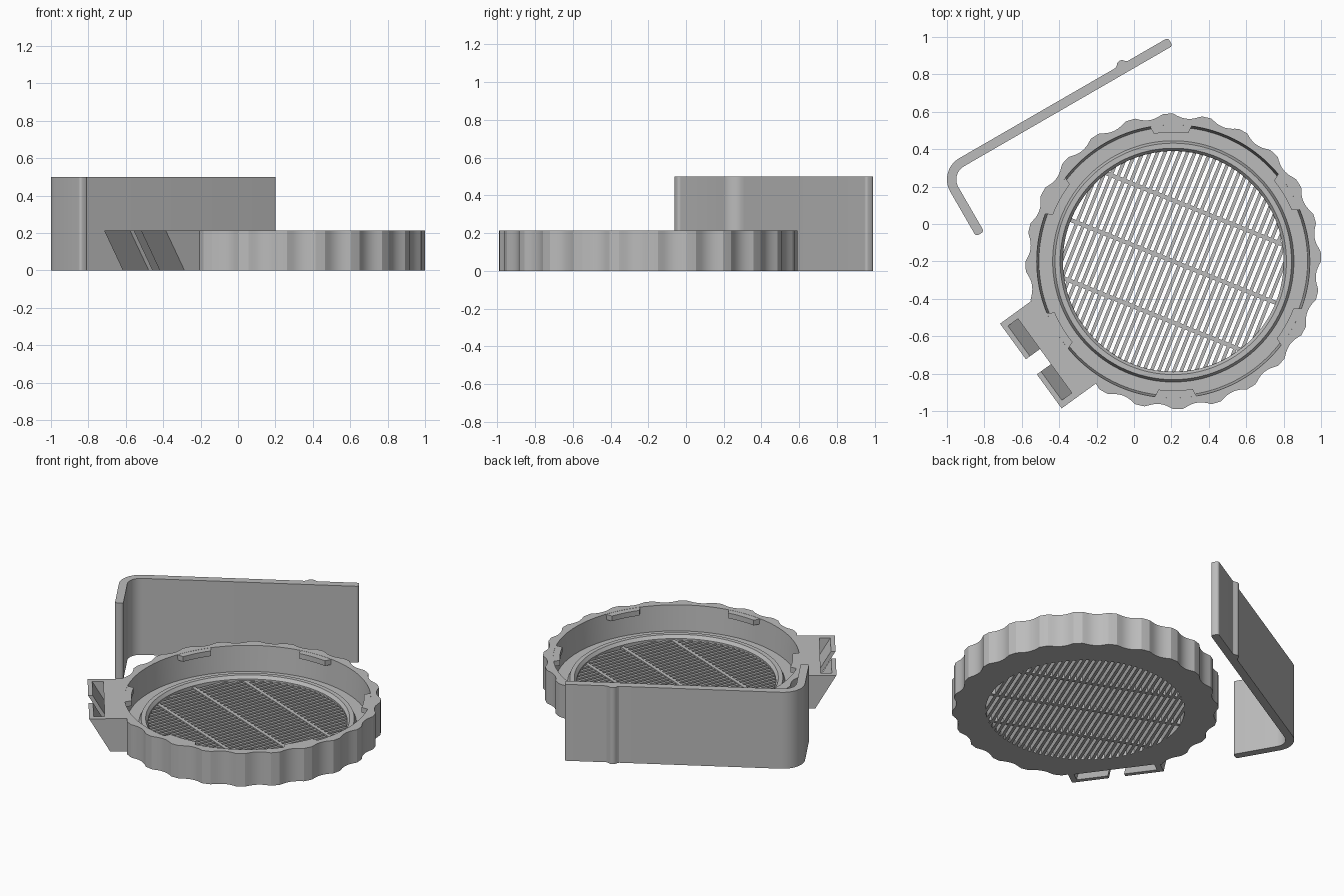
import bpy, bmesh, math
from math import sin, cos, radians, pi

if "Cube" in bpy.data.objects:
    bpy.data.objects.remove(bpy.data.objects["Cube"])

CX, CY, H = 0.21, -0.20, 0.215      # ring centre and height

grey = bpy.data.materials.new("plain_grey")
grey.diffuse_color = (0.5, 0.5, 0.5, 1)
grey.use_nodes = True
grey.node_tree.nodes["Principled BSDF"].inputs["Base Color"].default_value = grey.diffuse_color


def finish(name, bm, loc=(0, 0, 0), rot=0.0):
    bmesh.ops.recalc_face_normals(bm, faces=bm.faces)
    me = bpy.data.meshes.new(name)
    bm.to_mesh(me)
    bm.free()
    me.materials.append(grey)
    ob = bpy.data.objects.new(name, me)
    bpy.context.collection.objects.link(ob)
    ob.location = loc
    ob.rotation_euler.z = rot
    return ob


def prism(bm, low, high, z0, z1):
    """Solid between two matching outlines."""
    a = [bm.verts.new((x, y, z0)) for x, y in low]
    b = [bm.verts.new((x, y, z1)) for x, y in high]
    n = len(a)
    bm.faces.new(a[::-1])
    bm.faces.new(b)
    for i in range(n):
        j = (i + 1) % n
        bm.faces.new((a[i], a[j], b[j], b[i]))


def smooth(ob, angle=30):
    bpy.ops.object.select_all(action='DESELECT')
    bpy.context.view_layer.objects.active = ob
    ob.select_set(True)
    bpy.ops.object.shade_smooth_by_angle(angle=radians(angle))


# --- Scalloped ring: profile turned around the centre, scalloped outside
def outer_radius(ang):
    t = ((ang - radians(2)) / (2 * pi / 24)) % 1.0
    t = abs(t - 0.5) / 0.36                 # 0 in the valley, 1 at the crest edge
    return 0.79 - 0.024 * max(0.0, 1 - t * t)


profile = [(0.59, 0), (None, 0), (None, H), (0.73, H), (0.718, 0.05),
           (0.645, 0.05), (0.632, 0.08), (0.605, 0.08), (0.59, 0.06)]
SEG = 288
bm = bmesh.new()
rows = []
for i in range(SEG):
    a = 2 * pi * i / SEG
    rows.append([bm.verts.new(((r or outer_radius(a)) * cos(a),
                               (r or outer_radius(a)) * sin(a), z))
                 for r, z in profile])
for i in range(SEG):
    p, q = rows[i], rows[(i + 1) % SEG]
    for k in range(len(profile)):
        m = (k + 1) % len(profile)
        bm.faces.new((p[k], q[k], q[m], p[m]))
ring = finish("scalloped_ring", bm, (CX, CY, 0))

# --- Strap lug: leaning pad joined to the ring, with slot and gap cut through
LUG = radians(216)
LEAN = 0.125


def leaning(u0, u1, v0, v1, over=0.0):
    """Block leaning outward as it rises, in lug axes."""
    top = [(u0, v0), (u1, v0), (u1, v1), (u0, v1)]
    d = LEAN * over / H
    low = [(u - LEAN - d, v) for u, v in top]
    high = [(u + d, v) for u, v in top]
    bm = bmesh.new()
    prism(bm, low, high, -over, H + over)
    return bm


bm = bmesh.new()
inner = [(0.69, 0.285), (0.745, 0.12), (0.745, -0.10), (0.69, -0.275)]
prism(bm, [(0.82, -0.275), (0.82, 0.285)] + inner,
      [(0.945, -0.275), (0.945, 0.285)] + inner, 0, H)
pad = finish("lug_pad", bm, (CX, CY, 0), LUG)
slot = finish("slot_cutter", leaning(0.852, 0.918, -0.24, 0.25, 0.05), (CX, CY, 0), LUG)
gap = finish("gap_cutter", leaning(0.8525, 1.05, -0.04, 0.06, 0.05), (CX, CY, 0), LUG)

bpy.context.view_layer.update()
bpy.context.view_layer.objects.active = ring
for helper, op in ((pad, 'UNION'), (slot, 'DIFFERENCE'), (gap, 'DIFFERENCE')):
    mod = ring.modifiers.new(helper.name, 'BOOLEAN')
    mod.operation, mod.object, mod.solver = op, helper, 'EXACT'
    bpy.ops.object.modifier_apply(modifier=mod.name)
    bpy.data.objects.remove(helper)
smooth(ring, 20)

# --- Six locking tabs on the inner wall
bm = bmesh.new()
for k in range(6):
    mid = 31 + 60 * k
    offs = [-9 + 18 * i / 8 for i in range(9)]
    arc = lambda r, w: [(r * cos(radians(mid + o * w)), r * sin(radians(mid + o * w)))
                        for o in offs]
    outline = arc(0.69, 0.85) + arc(0.74, 1.0)[::-1]
    prism(bm, outline, outline, 0.18, H - 0.001)
finish("locking_tabs", bm, (CX, CY, 0))

# --- Grille: slats and three cross bars trimmed to the round opening
R = 0.60


def bar(bm, offset, width, along_x, z0, z1):
    half = math.sqrt(R * R - offset * offset)
    w = width / 2
    pts = [(-half, offset - w), (half, offset - w), (half, offset + w), (-half, offset + w)]
    if not along_x:
        pts = [(y, x) for x, y in pts]
    prism(bm, pts, pts, z0, z1)


bm = bmesh.new()
for i in range(-15, 16):
    bar(bm, i * 0.037, 0.018, False, 0.0, 0.05)
finish("grille_slats", bm, (CX, CY, 0), radians(-22))
bm = bmesh.new()
for off in (-0.303, 0.0, 0.303):
    bar(bm, off, 0.022, True, 0.0005, 0.052)
finish("grille_cross_bars", bm, (CX, CY, 0), radians(-22))


# --- Bent plate: L-shaped outline with rounded bend and a small rib
def arc_pts(cx, cy, r, a0, a1, n):
    return [(cx + r * cos(radians(a0 + (a1 - a0) * i / n)),
             cy + r * sin(radians(a0 + (a1 - a0) * i / n))) for i in range(n + 1)]


L, S, T, B, C = 1.42, 0.406, 0.05, 0.131, 0.015
outline = arc_pts(B, -B, B, 180, 90, 12)                    # outer bend
outline += [(1.095, 0)] + arc_pts(1.133, -0.005, 0.028, 150, 30, 6) + [(1.171, 0)]
outline += arc_pts(L - C, -C, C, 90, 0, 4)                  # long arm tip
outline += arc_pts(L - C, -T + C, C, 0, -90, 4)
outline += arc_pts(B, -B, B - T, 90, 180, 12)               # inner bend
outline += arc_pts(T - C, -S + C, C, 0, -90, 4)             # short arm tip
outline += arc_pts(C, -S + C, C, -90, -180, 4)
bm = bmesh.new()
prism(bm, outline, outline, 0, 0.5)
plate = finish("bent_plate", bm, (-1.048, 0.286, 0), radians(30))
smooth(plate)
